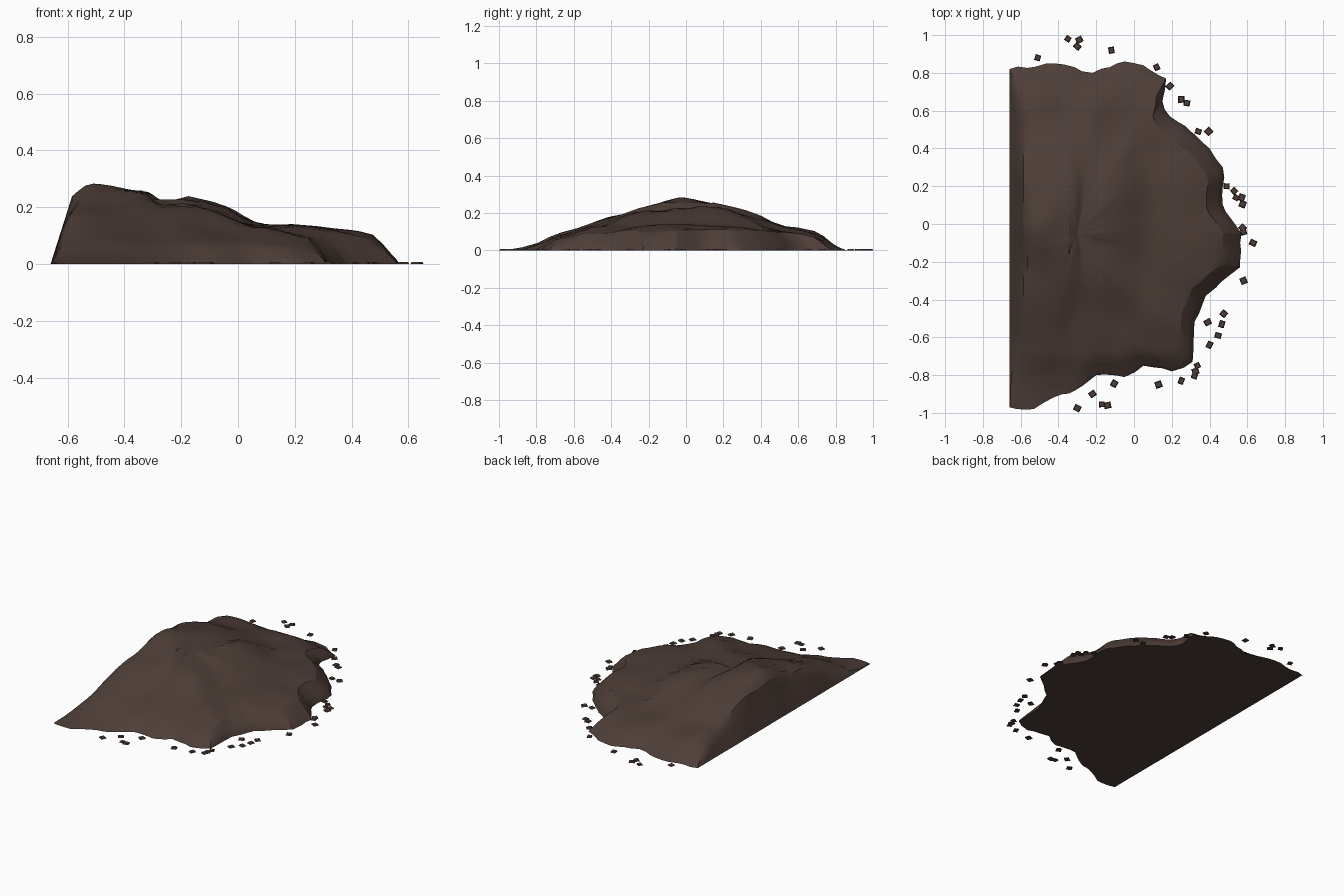
import bpy, bmesh, math, random
from mathutils import Vector, Matrix, noise

if "Cube" in bpy.data.objects:
    bpy.data.objects.remove(bpy.data.objects["Cube"])

random.seed(4)

soil = bpy.data.materials.new("dark soil brown")
soil.diffuse_color = (0.075, 0.047, 0.038, 1)
soil.use_nodes = True
soil.node_tree.nodes["Principled BSDF"].inputs["Base Color"].default_value = soil.diffuse_color

# Ground outline, counter-clockwise; the last segment is the straight back edge
OUTLINE = [(-.66, -.97), (-.53, -.98), (-.43, -.92), (-.31, -.88), (-.2, -.8), (-.05, -.81),
           (.05, -.75), (.2, -.78), (.31, -.73), (.32, -.52), (.38, -.38), (.47, -.3),
           (.56, -.23), (.57, -.05), (.52, .02), (.47, .1), (.47, .3), (.4, .4), (.27, .52),
           (.19, .57), (.15, .65), (.17, .77), (.05, .84), (-.05, .86), (-.13, .83),
           (-.22, .8), (-.42, .85), (-.66, .82)]
# Height silhouettes along x and along y
PROFILE_X = [(-.66, 0), (-.58, .24), (-.52, .28), (-.34, .262), (-.28, .22), (-.2, .225),
             (-.17, .24), (-.07, .21), (.05, .152), (.15, .145), (.4, .117), (.5, .085), (.58, .04)]
PROFILE_Y = [(-1, .004), (-.88, .015), (-.78, .04), (-.7, .08), (-.5, .142), (-.3, .21), (-.12, .265),
             (-.03, .28), (.2, .245), (.35, .2), (.5, .135), (.7, .09), (.8, .035), (.87, .01)]


def lerp_table(table, v):
    for (a, fa), (b, fb) in zip(table, table[1:]):
        if v <= b:
            return fa + (fb - fa) * max(0, (v - a) / (b - a))
    return table[-1][1]


def finish(name, bm):
    bmesh.ops.recalc_face_normals(bm, faces=bm.faces[:])
    me = bpy.data.meshes.new(name)
    bm.to_mesh(me)
    bm.free()
    me.materials.append(soil)
    ob = bpy.data.objects.new(name, me)
    bpy.context.collection.objects.link(ob)
    return ob


def height(x, y, edge, back):
    # lumps shift the profiles so that the folds wander across the mound
    bend = 0.05 * noise.noise(Vector((x * 3, y * 3, 2))) * min(1, edge / .2)
    hx = lerp_table(PROFILE_X, x + bend + (.12 * y * y if x > -.45 else 0))
    hy = lerp_table(PROFILE_Y, y)
    h = .5 * min(hx, hy) + .5 * hx * hy / .28
    h += .025 * noise.noise(Vector((x * 5, y * 4, 7))) * min(1, h / .12)
    if not back:
        h *= min(1, edge / .09) ** .6
    return max(h, 0)


# Mound: rings from a centre point out to the resampled outline
border = []
for i, a in enumerate(OUTLINE):
    a, b = Vector(a), Vector(OUTLINE[(i + 1) % len(OUTLINE)])
    back = i == len(OUTLINE) - 1
    n = max(1, round((b - a).length / .05))
    for k in range(n):
        p = a.lerp(b, k / n)
        if not back and k:
            p += Vector((random.uniform(-.008, .008), random.uniform(-.008, .008)))
        border.append((p, back or i == 0 and k == 0))

centre = Vector((-.3, -.05))
RINGS = [.12, .22, .32, .41, .5, .58, .66, .73, .79, .84, .89, .93, .965, .985, 1]
bm = bmesh.new()
rings = []
for t in RINGS:
    ring = []
    for p, back in border:
        q = centre.lerp(p, t)
        edge = (1 - t) * (p - centre).length
        z = 0 if t == 1 else height(q.x, q.y, edge, back)
        ring.append(bm.verts.new((q.x, q.y, z)))
    rings.append(ring)
top = bm.verts.new((*centre, height(*centre, 1, False)))
count = len(border)
for i in range(count):
    j = (i + 1) % count
    bm.faces.new((top, rings[0][i], rings[0][j]))
    for r0, r1 in zip(rings, rings[1:]):
        bm.faces.new((r0[i], r1[i], r1[j], r0[j]))
bm.faces.new(rings[-1][::-1])  # flat underside
mound = finish("soil_mound", bm)
bpy.context.view_layer.objects.active = mound
mound.select_set(True)
bpy.ops.object.shade_smooth_by_angle(angle=math.radians(25))

# Loose crumbs scattered round the foot of the mound
CRUMBS = [(-.35, .98), (-.29, .975), (-.3, .94), (-.51, .88), (-.12, .92), (.12, .83), (.19, .73),
          (.25, .66), (.28, .64), (.34, .49), (.395, .49), (.49, .2), (.53, .175), (.54, .14),
          (.57, .14), (.575, .105), (.575, -.02), (.58, -.04), (.63, -.1), (.58, -.3), (.475, -.475),
          (.39, -.52), (.465, -.53), (.445, -.59), (.4, -.64), (.335, -.75), (.325, -.78),
          (.32, -.805), (.25, -.83), (.13, -.85), (-.105, -.845), (-.22, -.9), (-.3, -.975),
          (-.17, -.955), (-.14, -.96)]
bm = bmesh.new()
for x, y in CRUMBS:
    m = (Matrix.Translation((x, y, .004)) @ Matrix.Rotation(random.uniform(0, 3), 4, 'Z')
         @ Matrix.Diagonal((random.uniform(.03, .038), random.uniform(.03, .038), .008, 1)))
    new = bmesh.ops.create_cube(bm, size=1, matrix=m)["verts"]
    for v in new:
        if v.co.z > .004:  # taper the top
            v.co.x += (x - v.co.x) * .25
            v.co.y += (y - v.co.y) * .25
finish("loose_crumbs", bm)
